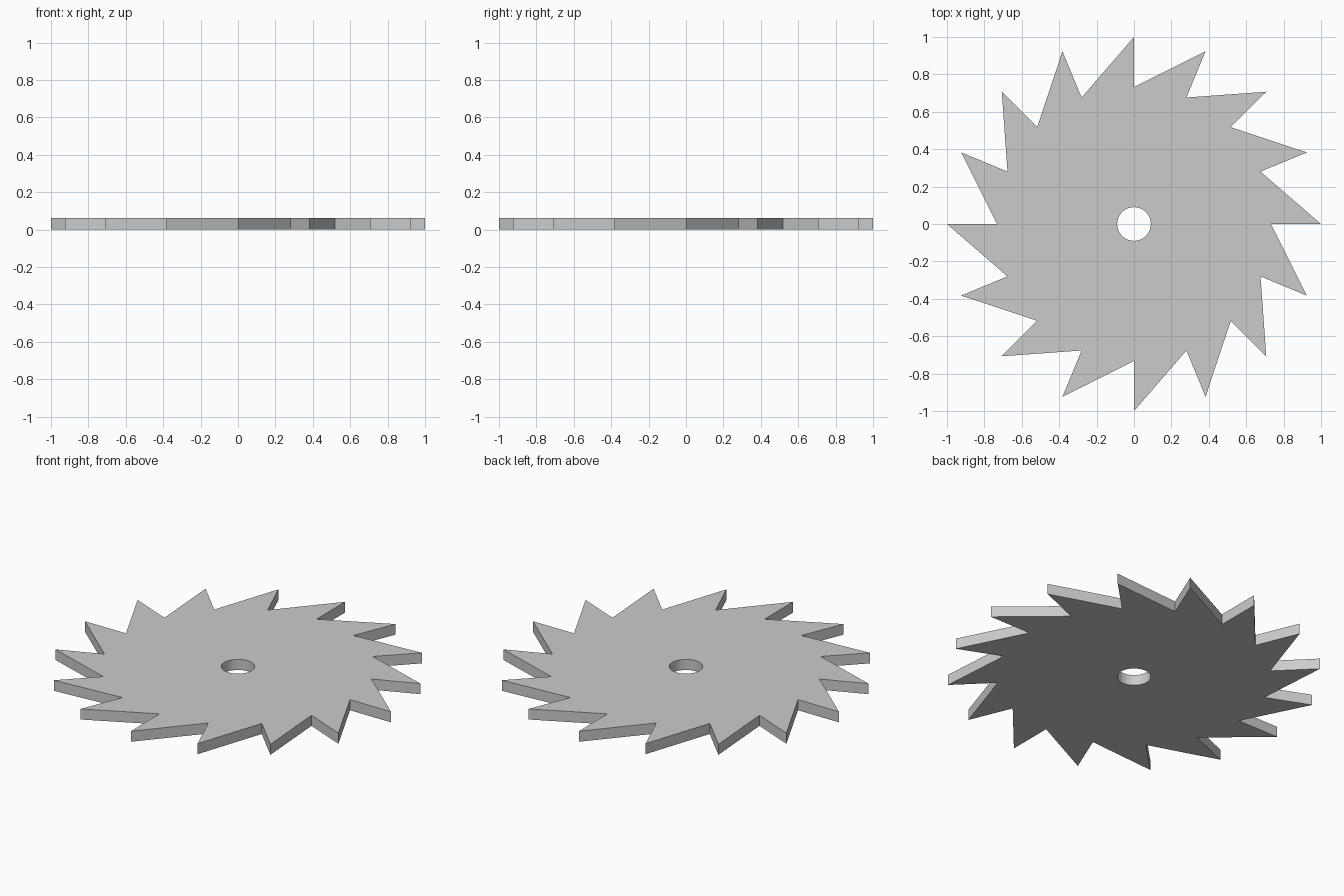
import bpy, bmesh
from math import cos, sin, pi

if "Cube" in bpy.data.objects:
    bpy.data.objects.remove(bpy.data.objects["Cube"])

TEETH = 16
TIP, ROOT, HOLE, THICK = 1.0, 0.732, 0.09, 0.0625

bm = bmesh.new()

def ring(radius, count):
    return [bm.verts.new((radius * cos(2 * pi * i / count),
                          radius * sin(2 * pi * i / count), 0)) for i in range(count)]

tips = ring(TIP, TEETH)
roots = ring(ROOT, TEETH)
hole = ring(HOLE, TEETH * 2)

# Each sector: a disc wedge around the hole plus one raked tooth
for k in range(TEETH):
    n = (k + 1) % TEETH
    bm.faces.new((hole[2 * k], roots[k], roots[n], hole[2 * n], hole[2 * k + 1]))
    bm.faces.new((roots[k], tips[k], roots[n]))

# Thicken the flat outline into a plate
res = bmesh.ops.extrude_face_region(bm, geom=bm.faces[:], use_keep_orig=True)
top = [g for g in res["geom"] if isinstance(g, bmesh.types.BMVert)]
bmesh.ops.translate(bm, verts=top, vec=(0, 0, THICK))
bmesh.ops.recalc_face_normals(bm, faces=bm.faces[:])

mesh = bpy.data.meshes.new("saw_blade")
bm.to_mesh(mesh)
bm.free()
blade = bpy.data.objects.new("saw_blade", mesh)
bpy.context.collection.objects.link(blade)
